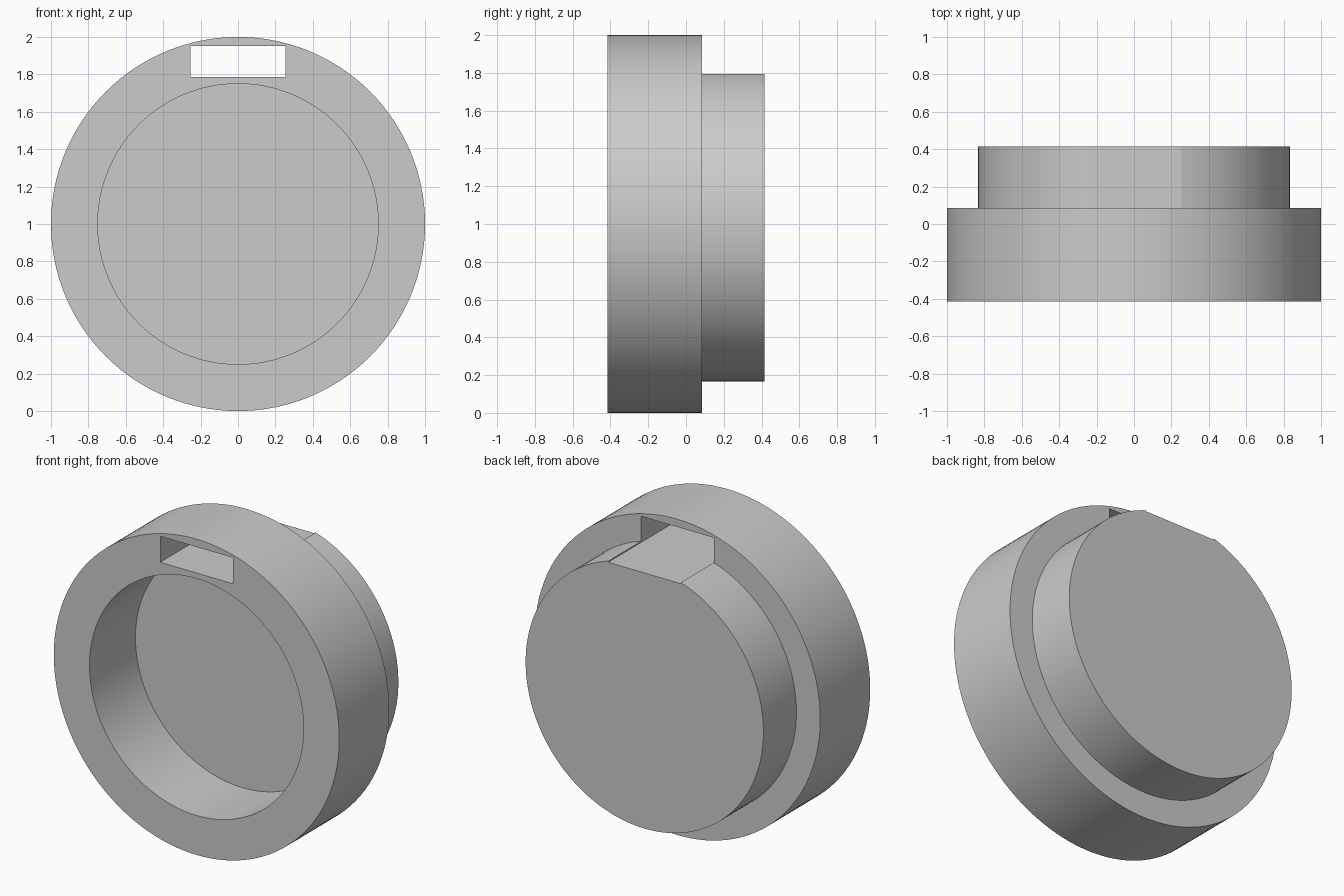
import bpy
import bmesh
import math

cube = bpy.data.objects.get("Cube")
if cube:
    bpy.data.objects.remove(cube, do_unlink=True)

grey = bpy.data.materials.new("plain grey")
grey.use_nodes = True
colour = (0.6, 0.6, 0.6, 1)
grey.diffuse_color = colour
grey.node_tree.nodes["Principled BSDF"].inputs["Base Color"].default_value = colour

SEGMENTS = 128
FRONT, STEP, BACK = -0.415, 0.085, 0.415
FLOOR = FRONT + 0.46


def lathe(name, profile):
    """Turn a closed (radius, y) profile about the horizontal y axis at z = 1."""
    bm = bmesh.new()
    rings = []
    for radius, y in profile:
        if radius == 0:
            rings.append([bm.verts.new((0, y, 1))])
            continue
        angles = [math.tau * i / SEGMENTS for i in range(SEGMENTS)]
        rings.append([bm.verts.new((radius * math.sin(a), y, 1 + radius * math.cos(a)))
                      for a in angles])
    for a, b in zip(rings, rings[1:]):
        for i in range(SEGMENTS):
            j = (i + 1) % SEGMENTS
            corners = [a[i % len(a)], a[j % len(a)], b[j % len(b)], b[i % len(b)]]
            bm.faces.new(list(dict.fromkeys(corners)))
    bmesh.ops.recalc_face_normals(bm, faces=bm.faces)
    mesh = bpy.data.meshes.new(name)
    bm.to_mesh(mesh)
    bm.free()
    obj = bpy.data.objects.new(name, mesh)
    bpy.context.collection.objects.link(obj)
    mesh.materials.append(grey)
    return obj


# Round body: hollow front rim with a stepped plug behind
body = lathe("stepped_round_body", [
    (0, FLOOR), (0.75, FLOOR), (0.75, FRONT), (1, FRONT),
    (1, STEP), (0.833, STEP), (0.833, BACK), (0, BACK)])

# Strap slot through the top of the rim, skimming a flat on the plug
bpy.ops.mesh.primitive_cube_add(size=1, location=(0, 0, 1.868))
cutter = bpy.context.object
cutter.name = "slot_cutter"
cutter.scale = (0.508, 2, 0.165)
cutter.hide_render = True
cutter.data.materials.append(grey)

slot = body.modifiers.new("slot", 'BOOLEAN')
slot.operation = 'DIFFERENCE'
slot.solver = 'EXACT'
slot.object = cutter

bpy.ops.object.select_all(action='DESELECT')
body.select_set(True)
bpy.context.view_layer.objects.active = body
bpy.ops.object.modifier_apply(modifier=slot.name)
bpy.data.objects.remove(cutter, do_unlink=True)
bpy.ops.object.shade_smooth_by_angle(angle=math.radians(30))
